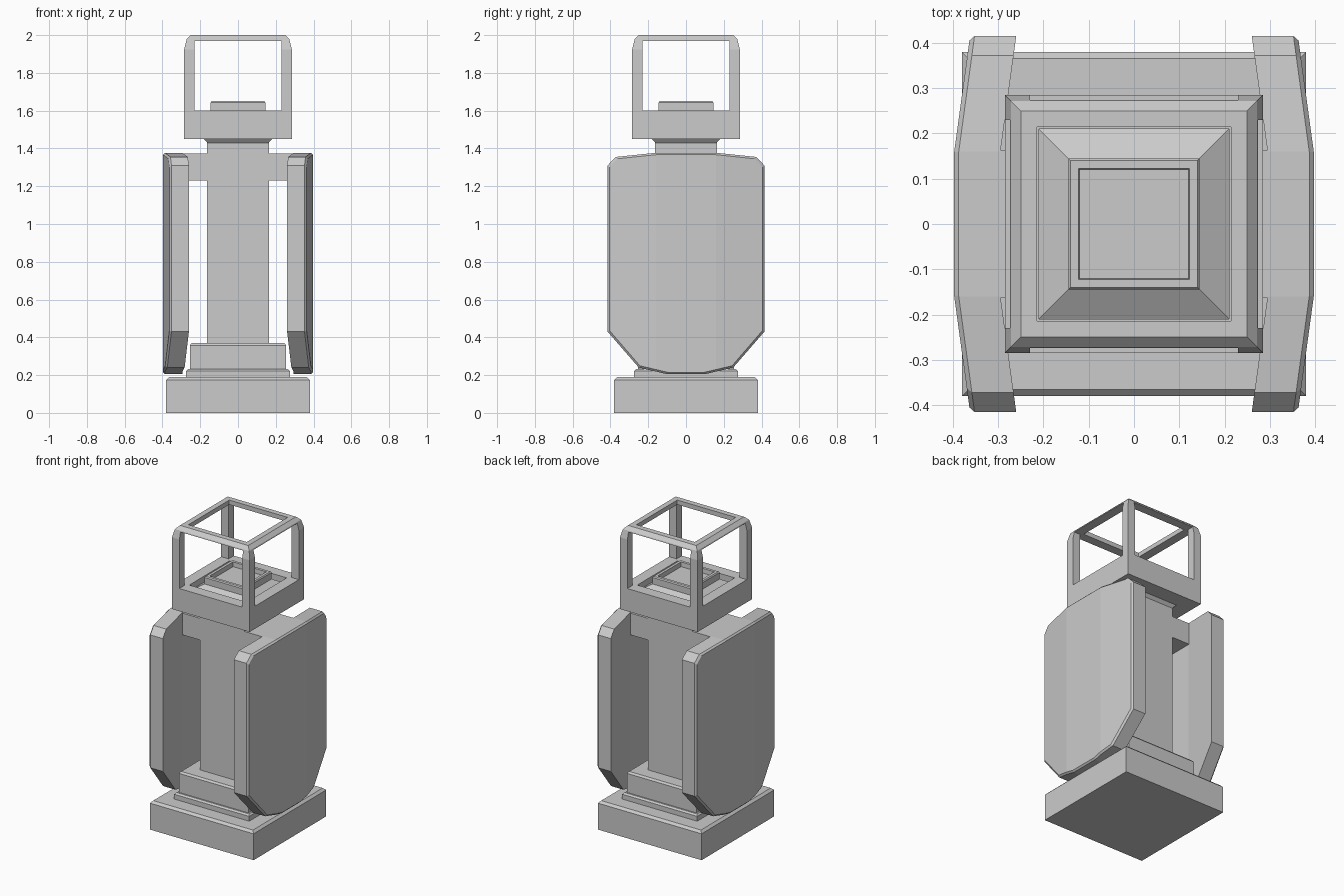
import bpy, bmesh
from mathutils import Vector

if "Cube" in bpy.data.objects:
    bpy.data.objects.remove(bpy.data.objects["Cube"])


def finish(name, bm):
    bmesh.ops.recalc_face_normals(bm, faces=bm.faces[:])
    me = bpy.data.meshes.new(name)
    bm.to_mesh(me)
    bm.free()
    ob = bpy.data.objects.new(name, me)
    bpy.context.collection.objects.link(ob)
    return ob


def loft(bm, rings):
    """Skin a list of point rings and cap both ends."""
    vs = [[bm.verts.new(p) for p in r] for r in rings]
    n = len(vs[0])
    for a, b in zip(vs, vs[1:]):
        for i in range(n):
            j = (i + 1) % n
            bm.faces.new((a[i], a[j], b[j], b[i]))
    bm.faces.new(vs[0])
    bm.faces.new(vs[-1])


def square_stack(name, profile):
    """Square 'lathe': profile is (half width, height) pairs."""
    bm = bmesh.new()
    loft(bm, [[(-h, -h, z), (h, -h, z), (h, h, z), (-h, h, z)] for h, z in profile])
    return finish(name, bm)


def box(name, hx, hy, z0, z1):
    bm = bmesh.new()
    loft(bm, [[(-hx, -hy, z), (hx, -hy, z), (hx, hy, z), (-hx, hy, z)] for z in (z0, z1)])
    return finish(name, bm)


# stepped foot
square_stack("base_plinth", [(.38, 0), (.38, .175), (.365, .19)])
square_stack("base_step", [(.275, .185), (.275, .222), (.265, .232)])
square_stack("column_foot", [(.255, .225), (.255, .358), (.245, .37)])

# column with flared collar, and the arm carrying the panels
square_stack("column", [(.163, .36), (.163, 1.43), (.182, 1.452)])
box("cross_arm", .31, .163, 1.23, 1.374)

# head tray: rim, sloped recess and raised hollow socket
square_stack("lamp_head", [(.285, 1.45), (.285, 1.6), (.21, 1.6), (.21, 1.56), (.145, 1.6),
                           (.145, 1.643), (.14, 1.65), (.122, 1.65), (.12, 1.62)])

# open cage: chamfered block with windows cut through each axis
cage = square_stack("cage", [(.285, 1.59), (.285, 1.925), (.272, 1.978), (.25, 2.0)])
cutters = [box("cage_cut_x", .5, .23, 1.5, 1.97),
           box("cage_cut_y", .23, .5, 1.5, 1.97),
           box("cage_cut_top", .214, .214, 1.5, 2.2)]
for c in cutters:
    c.hide_render = True
    c.hide_viewport = True
    m = cage.modifiers.new(c.name, 'BOOLEAN')
    m.operation = 'DIFFERENCE'
    m.solver = 'EXACT'
    m.object = c

# side panel: clipped outline with bevelled outer rim, bent back in three facets
half = [(.10, .205), (.25, .24), (.415, .43), (.415, 1.31), (.372, 1.355), (.16, 1.377)]
outline = half + [(-y, z) for y, z in reversed(half)]


def ring(x, inset):
    ky, kz = 1 - inset / .415, 1 - inset / .586
    return [(x, y * ky, .791 + (z - .791) * kz) for y, z in outline]


bm = bmesh.new()
loft(bm, [ring(.295, 0), ring(.387, 0), ring(.397, .01)])
for s in (-1, 1):
    bmesh.ops.bisect_plane(bm, geom=bm.verts[:] + bm.edges[:] + bm.faces[:], dist=1e-4,
                           plane_co=Vector((0, s * .159, 0)), plane_no=Vector((0, 1, 0)))
for v in bm.verts:
    v.co.x -= .035 * max(0, abs(v.co.y) - .159) / .256
panel = finish("side_panels", bm)
panel.modifiers.new("mirror", 'MIRROR').use_bisect_axis[0] = False
